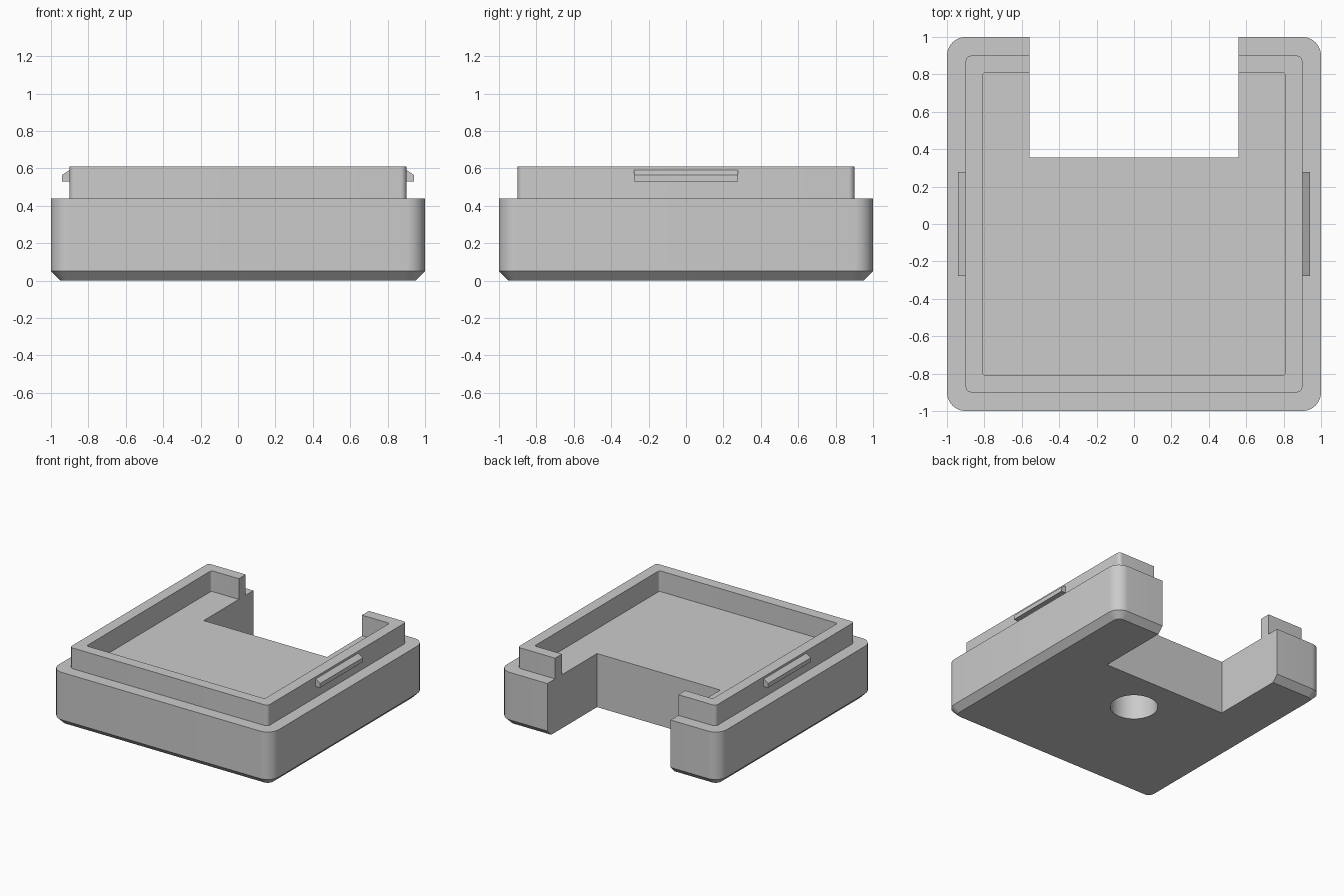
import bpy, bmesh, math

if "Cube" in bpy.data.objects:
    bpy.data.objects.remove(bpy.data.objects["Cube"], do_unlink=True)

grey = bpy.data.materials.new("plain grey")
grey.use_nodes = True
GREY = (0.6, 0.6, 0.6, 1)
grey.diffuse_color = GREY
grey.node_tree.nodes["Principled BSDF"].inputs["Base Color"].default_value = GREY


def rounded_square(half, radius, steps=8):
    """Outline of a square with rounded corners, counter-clockwise."""
    points = []
    for corner in range(4):
        mid = math.pi / 4 + corner * math.pi / 2
        cx = math.copysign(half - radius, math.cos(mid))
        cy = math.copysign(half - radius, math.sin(mid))
        for i in range(steps + 1):
            a = corner * math.pi / 2 + i / steps * math.pi / 2
            points.append((cx + radius * math.cos(a), cy + radius * math.sin(a)))
    return points


def loft(name, loops):
    """Closed solid through a list of equal-length 3D loops."""
    bm = bmesh.new()
    rings = [[bm.verts.new(p) for p in loop] for loop in loops]
    for low, high in zip(rings, rings[1:]):
        for i in range(len(low)):
            j = (i + 1) % len(low)
            bm.faces.new((low[i], low[j], high[j], high[i]))
    bm.faces.new(rings[0][::-1])
    bm.faces.new(rings[-1])
    bmesh.ops.recalc_face_normals(bm, faces=bm.faces)
    mesh = bpy.data.meshes.new(name)
    bm.to_mesh(mesh)
    bm.free()
    mesh.materials.append(grey)
    obj = bpy.data.objects.new(name, mesh)
    bpy.context.collection.objects.link(obj)
    return obj


def cut(obj, cutter):
    """Subtract the cutter, keep the result as plain mesh, drop the cutter."""
    cutter.hide_render = True
    mod = obj.modifiers.new("cut", "BOOLEAN")
    mod.operation = "DIFFERENCE"
    mod.solver = "EXACT"
    mod.object = cutter
    bpy.context.view_layer.update()
    graph = bpy.context.evaluated_depsgraph_get()
    mesh = bpy.data.meshes.new_from_object(obj.evaluated_get(graph))
    obj.modifiers.clear()
    obj.data = mesh
    bpy.data.objects.remove(cutter, do_unlink=True)


# Tray: chamfered foot, outer wall, ledge, raised lip and recessed floor
LEDGE, TOP = 0.44, 0.61
sections = [
    (0.95, 0.05, 0), (1, 0.1, 0.05), (1, 0.1, LEDGE),
    (0.9, 0.03, LEDGE), (0.9, 0.03, TOP),
    (0.81, 0.02, TOP), (0.81, 0.02, LEDGE),
]
tray = loft("tray", [[(x, y, z) for x, y in rounded_square(h, r)]
                     for h, r, z in sections])

# Rear notch through the whole height
notch = [(-0.56, 0.355), (0.56, 0.355), (0.56, 1.2), (-0.56, 1.2)]
cut(tray, loft("notch_cutter", [[(x, y, z) for x, y in notch] for z in (-0.2, 0.9)]))

# Round blind hole in the underside
circle = [(0.178 * math.cos(a), 0.178 * math.sin(a))
          for a in (i * math.tau / 48 for i in range(48))]
cut(tray, loft("hole_cutter", [[(x, y, z) for x, y in circle] for z in (-0.2, 0.33)]))

bpy.ops.object.select_all(action="DESELECT")
tray.select_set(True)
bpy.context.view_layer.objects.active = tray
bpy.ops.object.shade_smooth_by_angle(angle=math.radians(30))

# Snap clips on both sides of the lip
profile = [(0.89, 0.53), (0.94, 0.53), (0.94, 0.565), (0.9, 0.592), (0.89, 0.592)]
for side, name in ((1, "left_clip"), (-1, "right_clip")):
    loft(name, [[(side * x, y, z) for x, z in profile] for y in (-0.277, 0.277)])
